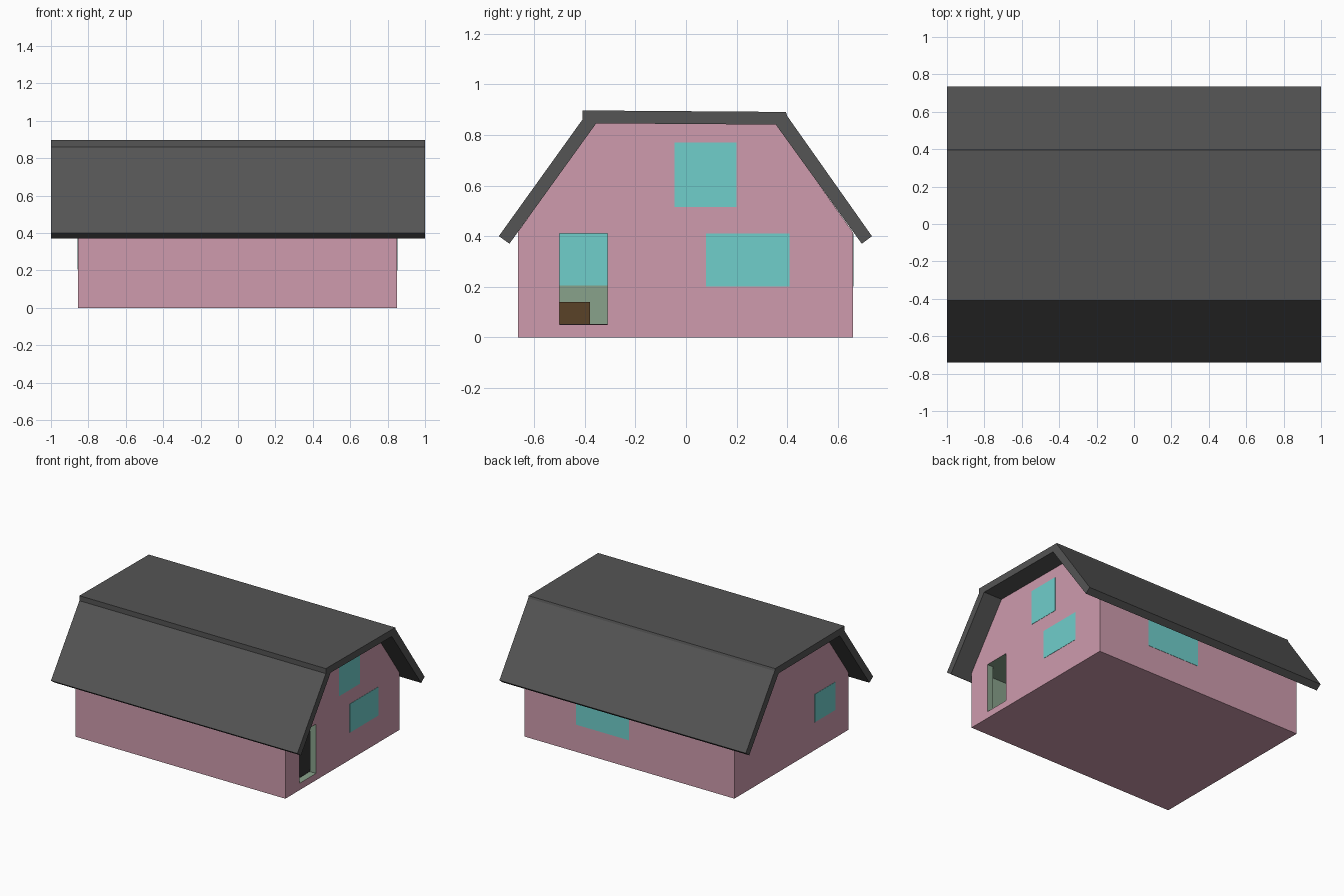
import bpy, bmesh

if "Cube" in bpy.data.objects:
    bpy.data.objects.remove(bpy.data.objects["Cube"])


def material(name, rgb):
    m = bpy.data.materials.new(name)
    m.diffuse_color = (*rgb, 1)
    m.use_nodes = True
    m.node_tree.nodes["Principled BSDF"].inputs["Base Color"].default_value = m.diffuse_color
    return m


PINK = material("pink_wall", (0.62, 0.33, 0.42))
SAGE = material("sage_interior", (0.25, 0.36, 0.26))
TEAL = material("teal_glass", (0.16, 0.62, 0.60))
ROOF = material("dark_roof", (0.09, 0.09, 0.09))
BROWN = material("brown_wood", (0.10, 0.055, 0.02))
BLACK = material("dark_floor", (0.01, 0.01, 0.01))


def prism(name, profile, x0, x1, mat):
    """Extrude a (y, z) profile along x."""
    bm = bmesh.new()
    face = bm.faces.new([bm.verts.new((x0, y, z)) for y, z in profile])
    ext = bmesh.ops.extrude_face_region(bm, geom=[face])
    verts = [g for g in ext["geom"] if isinstance(g, bmesh.types.BMVert)]
    bmesh.ops.translate(bm, verts=verts, vec=(x1 - x0, 0, 0))
    bmesh.ops.recalc_face_normals(bm, faces=bm.faces)
    mesh = bpy.data.meshes.new(name)
    bm.to_mesh(mesh)
    bm.free()
    mesh.materials.append(mat)
    obj = bpy.data.objects.new(name, mesh)
    bpy.context.collection.objects.link(obj)
    return obj


def box(name, x, y, z, mat):
    profile = [(y[0], z[0]), (y[1], z[0]), (y[1], z[1]), (y[0], z[1])]
    return prism(name, profile, x[0], x[1], mat)


def cut(obj, cutter):
    cutter.hide_render = True
    cutter.hide_viewport = True
    mod = obj.modifiers.new(cutter.name, 'BOOLEAN')
    mod.operation = 'DIFFERENCE'
    mod.solver = 'EXACT'
    mod.material_mode = 'TRANSFER'
    mod.object = cutter


# Walls with a hollow room and a doorway in the right gable
walls = prism("walls", [(-0.665, 0), (0.66, 0), (0.66, 0.415), (0.357, 0.842),
                        (-0.357, 0.847), (-0.665, 0.415)], -0.855, 0.85, PINK)
cut(walls, box("room_cutter", (-0.805, 0.80), (-0.615, 0.61), (0.05, 0.412), SAGE))
cut(walls, box("door_cutter", (0.75, 0.9), (-0.50, -0.31), (0.05, 0.411), SAGE))

# Gambrel roof, one folded slab with a small step at the front
prism("roof", [(-0.74, 0.40), (-0.41, 0.86), (-0.41, 0.897), (0.395, 0.891),
               (0.40, 0.875), (0.735, 0.40), (0.695, 0.37), (0.355, 0.841),
               (-0.355, 0.846), (-0.698, 0.37)], -1, 1, ROOF)

# Window panes flush with the walls, visible inside and out
E = 0.002
box("right_lower_window", (0.80 - E, 0.85 + E), (0.08, 0.41), (0.20, 0.41), TEAL)
box("right_upper_window", (0.80, 0.85 + E), (-0.045, 0.20), (0.515, 0.77), TEAL)
box("left_window", (-0.855 - E, -0.805 + E), (-0.51, -0.27), (0.205, 0.41), TEAL)
box("back_window", (0.0, 0.43), (0.61 - E, 0.66 + E), (0.20, 0.41), TEAL)

# Interior floor and a wooden chest
box("floor", (-0.80, 0.80), (-0.61, 0.605), (0.045, 0.052), BLACK)
box("chest", (-0.75, -0.45), (-0.56, -0.38), (0.052, 0.14), BROWN)
